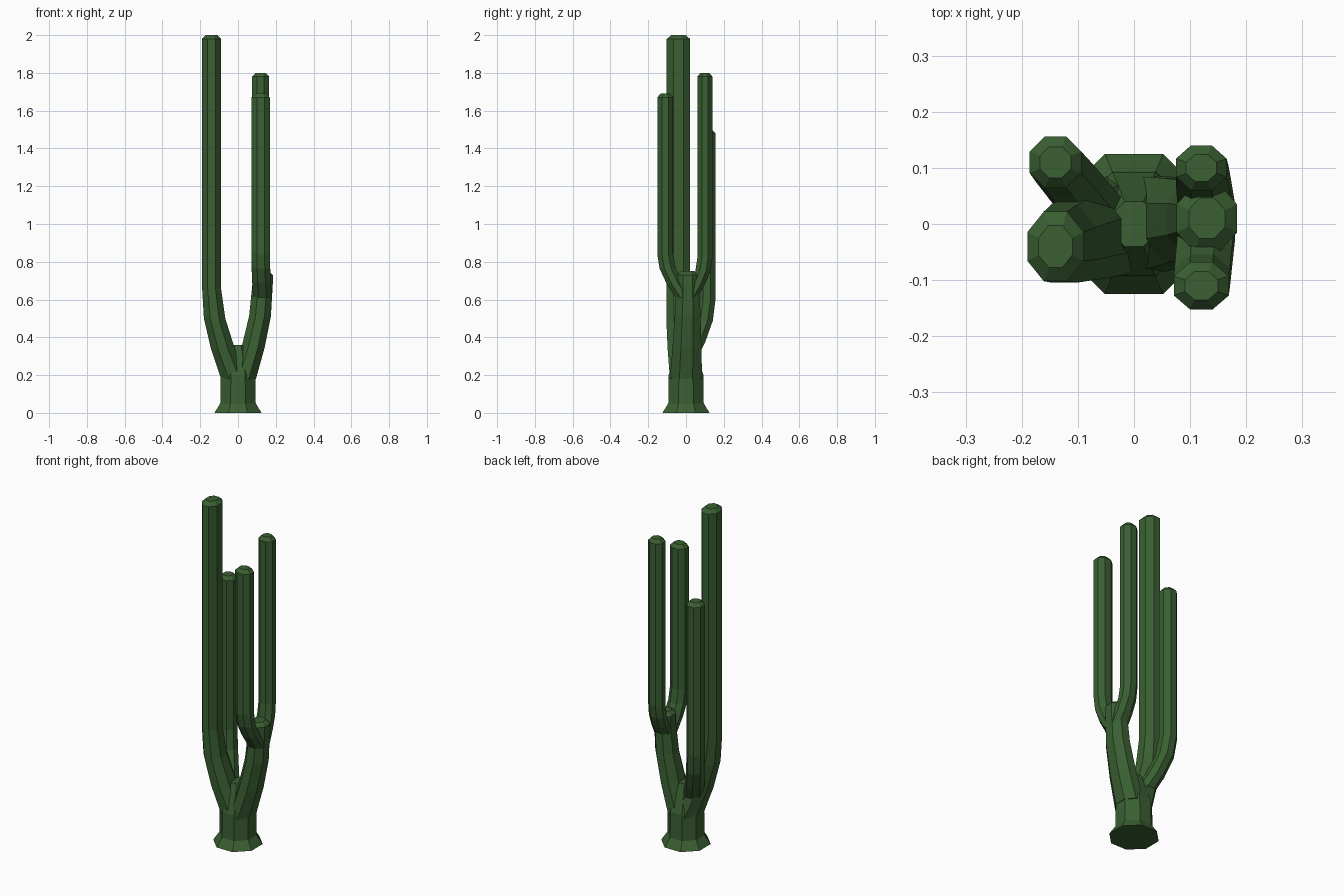
import bpy, bmesh, math
from mathutils import Vector

default_cube = bpy.data.objects.get("Cube")
if default_cube:
    bpy.data.objects.remove(default_cube, do_unlink=True)

# Single flat colour
green = bpy.data.materials.new("cactus_green")
green.use_nodes = True
green.diffuse_color = (0.042, 0.115, 0.032, 1)
shader = green.node_tree.nodes["Principled BSDF"]
shader.inputs["Base Color"].default_value = green.diffuse_color

SIDES = 8
BEND_STEPS = 3


def stem(name, rings):
    """Skin octagonal rings, each a centre and a half size, into a closed stem."""
    bm = bmesh.new()
    corner_scale = 1 / math.cos(math.pi / SIDES)
    loops = []
    for centre, size in rings:
        loop = []
        for side in range(SIDES):
            angle = (side + 0.5) * math.tau / SIDES
            offset = Vector((size.x * math.cos(angle), size.y * math.sin(angle), 0))
            loop.append(bm.verts.new(centre + offset * corner_scale))
        loops.append(loop)
    for low, high in zip(loops, loops[1:]):
        for side in range(SIDES):
            following = (side + 1) % SIDES
            bm.faces.new((low[side], low[following], high[following], high[side]))
    bm.faces.new(reversed(loops[0]))
    bm.faces.new(loops[-1])
    mesh = bpy.data.meshes.new(name)
    bm.to_mesh(mesh)
    bm.free()
    mesh.materials.append(green)
    bpy.context.collection.objects.link(bpy.data.objects.new(name, mesh))


def arm(name, root, bend, top, root_size, size):
    """Sweep out from root, straighten up at bend and end in a bevelled tip."""
    root, bend = Vector(root), Vector(bend)
    root_size, size = Vector(root_size), Vector(size)
    rings = []
    for step in range(BEND_STEPS + 1):
        progress = step / BEND_STEPS
        eased = math.sin(progress * math.pi / 2)
        centre = root.lerp(bend, eased)
        centre.z = root.z + (bend.z - root.z) * progress
        rings.append((centre, root_size.lerp(size, progress)))
    tip = Vector((bend.x, bend.y, top))
    rings.append((tip - Vector((0, 0, 0.02)), size))
    rings.append((tip, size * 0.6))
    stem(name, rings)


# Flared foot, short trunk and the taper hidden in the crotch
trunk_profile = [(0, 0.125), (0.05, 0.094), (0.2, 0.092), (0.36, 0.04)]
stem("trunk", [(Vector((0, 0, height)), Vector((radius, radius)))
               for height, radius in trunk_profile])

# Tallest arm and the short arm behind it
arm("tall_arm", root=(-0.02, 0, 0.18), bend=(-0.14, -0.04, 0.66), top=2,
    root_size=(0.07, 0.085), size=(0.05, 0.062))
arm("short_arm", root=(-0.05, 0, 0.27), bend=(-0.14, 0.11, 0.6), top=1.5,
    root_size=(0.05, 0.05), size=(0.046, 0.046))

# Limb that carries the forked pair
arm("forked_limb", root=(0.03, 0, 0.18), bend=(0.13, 0.01, 0.68), top=0.75,
    root_size=(0.065, 0.085), size=(0.054, 0.06))

# Forked pair of arms
arm("back_fork_arm", root=(0.13, 0.02, 0.61), bend=(0.12, 0.1, 0.82), top=1.8,
    root_size=(0.05, 0.04), size=(0.045, 0.04))
arm("front_fork_arm", root=(0.13, -0.01, 0.61), bend=(0.12, -0.11, 0.84), top=1.69,
    root_size=(0.05, 0.045), size=(0.049, 0.042))
